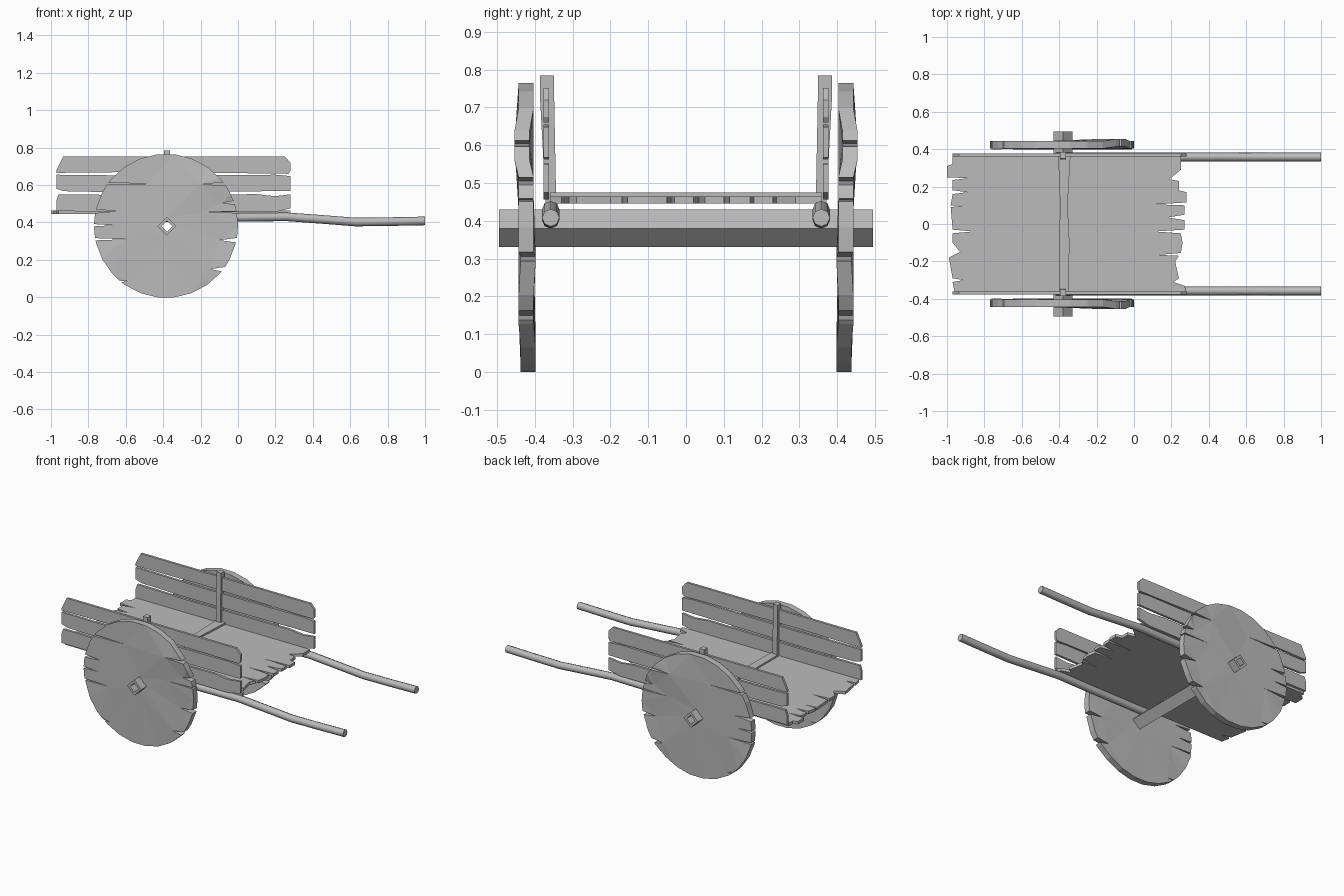
import bpy, bmesh
from math import sin, cos, pi, sqrt

cube = bpy.data.objects.get("Cube")
if cube:
    bpy.data.objects.remove(cube, do_unlink=True)

wood = bpy.data.materials.new("grey wood")
wood.use_nodes = True
GREY = (0.5, 0.5, 0.5, 1)
wood.diffuse_color = GREY
wood.node_tree.nodes["Principled BSDF"].inputs["Base Color"].default_value = GREY

PLACE = {
    "x": lambda u, v, d: (d, u, v),
    "y": lambda u, v, d: (u, d, v),
    "z": lambda u, v, d: (u, v, d),
}


def finish(name, data, mirrored):
    obj = bpy.data.objects.new(name, data)
    bpy.context.collection.objects.link(obj)
    data.materials.append(wood)
    if mirrored:
        mod = obj.modifiers.new("other side", "MIRROR")
        mod.use_axis = (False, True, False)
        mod.use_clip = False
        mod.use_mirror_merge = False
    return obj


def prism(name, loops, axis, start, end, mirrored=False, warp=None):
    """Extrude an outline (first loop) with optional holes (other loops)."""
    bm = bmesh.new()
    place = PLACE[axis]
    edges = []
    for loop in loops:
        verts = [bm.verts.new(place(u, v, start)) for u, v in loop]
        edges += [bm.edges.new((a, b)) for a, b in zip(verts, verts[1:] + verts[:1])]
    bmesh.ops.triangle_fill(bm, edges=edges, use_beauty=True)
    out = bmesh.ops.extrude_face_region(bm, geom=bm.faces[:])
    moved = [g for g in out["geom"] if isinstance(g, bmesh.types.BMVert)]
    bmesh.ops.translate(bm, verts=moved, vec=place(0, 0, end - start))
    if warp:
        for v in bm.verts:
            warp(v.co)
    bmesh.ops.recalc_face_normals(bm, faces=bm.faces[:])
    mesh = bpy.data.meshes.new(name)
    bm.to_mesh(mesh)
    bm.free()
    return finish(name, mesh, mirrored)


HUB_X, HUB_Z, RADIUS = -0.385, 0.382, 0.385


def diamond(r):
    return [(-0.38 + r, 0.38), (-0.38, 0.38 + r), (-0.38 - r, 0.38), (-0.38, 0.38 - r)]


def wheel_side(sign, cuts):
    """Half of the wheel rim from bottom to top, split by cracks (height, depth, gap)."""
    steps = [HUB_Z - RADIUS * cos(pi * (i + 0.5) / 13) for i in range(13)]
    rim = lambda z: sqrt(RADIUS ** 2 - (z - HUB_Z) ** 2)
    pts = [(z, 0) for z in steps if all(abs(z - c[0]) > c[2] + 0.01 for c in cuts)]
    for z, depth, gap in cuts:
        pts += [(z - gap, 0), (z, depth), (z + gap, 0)]
    return [(HUB_X + sign * (rim(z) - d), z) for z, d in sorted(pts)]


def warp_wheel(co):
    # board ends bend a little out of the wheel plane
    if co.x > HUB_X and 0.52 < co.z < 0.68:
        co.y += 0.011
    elif co.z < 0.09 or 0.22 < co.z < 0.31:
        co.y -= 0.005


# Wheels
right_cuts = [(0.15, 0.07, 0.012), (0.305, 0.09, 0.012), (0.455, 0.18, 0.004),
              (0.505, 0.06, 0.01), (0.605, 0.13, 0.008)]
left_cuts = [(0.085, 0.04, 0.004), (0.31, 0.16, 0.006), (0.385, 0.1, 0.006),
             (0.46, 0.11, 0.01), (0.607, 0.22, 0.005)]
rim = wheel_side(1, right_cuts) + wheel_side(-1, left_cuts)[::-1]
prism("wheel", [rim, diamond(0.045)], "y", 0.403, 0.443, True, warp_wheel)

# Hollow square axle set on its corner
prism("axle", [diamond(0.05), diamond(0.029)], "y", -0.495, 0.495)

# Bed with broken board ends
rear_end = [(-0.97, 0.36), (-0.97, 0.32), (-1, 0.31), (-1, 0.25), (-0.89, 0.245), (-0.97, 0.235),
            (-0.97, 0.18), (-0.89, 0.17), (-0.97, 0.16), (-0.98, 0.1), (-0.9, 0.1), (-0.98, 0.09),
            (-0.97, -0.03), (-0.86, -0.04), (-0.97, -0.05), (-0.97, -0.1), (-0.93, -0.15),
            (-0.99, -0.18), (-0.97, -0.29), (-0.91, -0.3), (-0.97, -0.31), (-0.96, -0.36)]
front_end = [(0.28, -0.36), (0.27, -0.33), (0.21, -0.31), (0.24, -0.29), (0.22, -0.2), (0.24, -0.17),
             (0.13, -0.165), (0.25, -0.155), (0.26, -0.1), (0.25, -0.05), (0.11, -0.04),
             (0.27, -0.03), (0.27, 0.02), (0.18, 0.035), (0.27, 0.05), (0.27, 0.1), (0.11, 0.105),
             (0.28, 0.115), (0.28, 0.17), (0.24, 0.18), (0.24, 0.23), (0.19, 0.24),
             (0.25, 0.29), (0.25, 0.36)]
prism("bed", [rear_end + front_end], "z", 0.446, 0.464)

# Strap across the bed
strap = [(-0.4, -0.36), (-0.35, -0.36), (-0.345, -0.1), (-0.355, 0.1), (-0.34, 0.36),
         (-0.405, 0.36), (-0.395, 0.1), (-0.4, -0.1)]
prism("bed_strap", [strap], "z", 0.462, 0.475)

# Side boards, three to a side
boards = {
    "lower": [(-0.97, 0.46), (0.2, 0.456), (0.28, 0.475), (0.28, 0.55), (0.2, 0.54),
              (0.1, 0.551), (-0.6, 0.545), (-0.85, 0.55), (-0.96, 0.55), (-0.97, 0.52)],
    "middle": [(-0.93, 0.567), (-0.6, 0.56), (0.28, 0.568), (0.28, 0.648), (0.2, 0.655),
               (-0.5, 0.65), (-0.97, 0.655), (-0.97, 0.58)],
    "upper": [(-0.97, 0.665), (-0.5, 0.67), (0.27, 0.66), (0.28, 0.675), (0.28, 0.72),
              (0.25, 0.752), (-0.935, 0.752), (-0.97, 0.68)],
}
for name, outline in boards.items():
    prism(name + "_side_board", [outline], "y", 0.362, 0.377, True)

# Upright posts holding the side boards
post = [(0.343, 0.42), (0.37, 0.42), (0.386, 0.72), (0.386, 0.785), (0.35, 0.785)]
prism("side_post", [post], "x", -0.396, -0.364, True)

# Bent round handles
curve = bpy.data.curves.new("handle", "CURVE")
curve.dimensions = "3D"
curve.bevel_depth = 0.023
curve.bevel_resolution = 2
curve.use_fill_caps = True
path = [(-0.42, 0.425), (0, 0.427), (0.26, 0.43), (0.45, 0.416), (0.63, 0.402), (0.8, 0.404), (1, 0.408)]
spline = curve.splines.new("POLY")
spline.points.add(len(path) - 1)
for point, (x, z) in zip(spline.points, path):
    point.co = (x, 0.358, z, 1)
finish("handle", curve, True)
